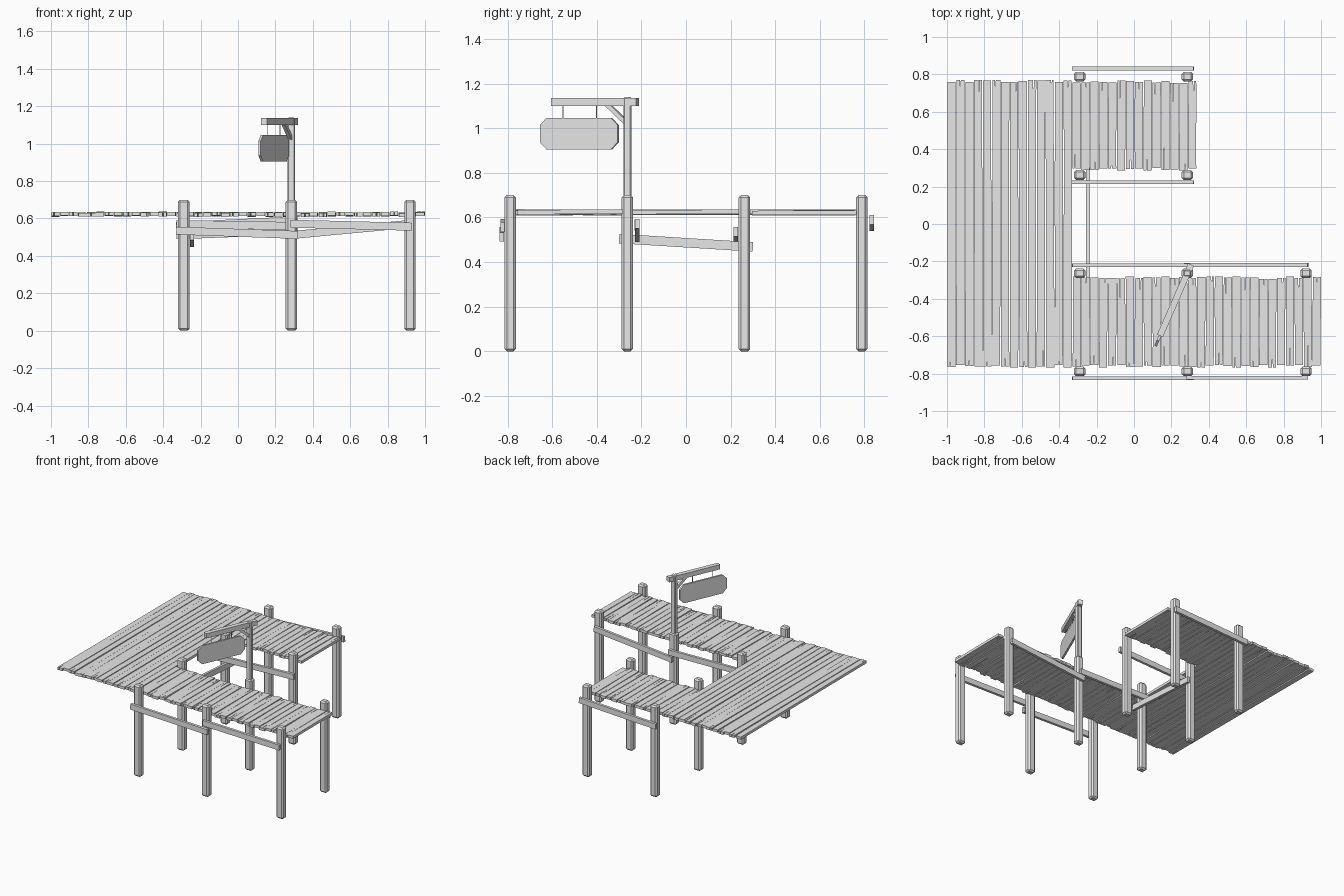
import bpy, bmesh, random
from mathutils import Vector

random.seed(4)
cube = bpy.data.objects.get("Cube")
if cube:
    bpy.data.objects.remove(cube, do_unlink=True)

wood = bpy.data.materials.new("weathered grey wood")
wood.use_nodes = True
GREY = (0.8, 0.8, 0.8, 1)
wood.diffuse_color = GREY
wood.node_tree.nodes["Principled BSDF"].inputs["Base Color"].default_value = GREY


def finish(name, bm, bevel=0):
    """Turn a bmesh into a named object with an optional chamfer."""
    bmesh.ops.recalc_face_normals(bm, faces=bm.faces)
    mesh = bpy.data.meshes.new(name)
    bm.to_mesh(mesh)
    bm.free()
    mesh.materials.append(wood)
    ob = bpy.data.objects.new(name, mesh)
    bpy.context.collection.objects.link(ob)
    if bevel:
        mod = ob.modifiers.new("chamfer", "BEVEL")
        mod.width, mod.segments = bevel, 1
    return ob


def box(name, center, size, bevel=0):
    bm = bmesh.new()
    bmesh.ops.create_cube(bm, size=1)
    bmesh.ops.scale(bm, vec=size, verts=bm.verts)
    ob = finish(name, bm, bevel)
    ob.location = center
    return ob


def beam(name, a, b, width, height, bevel=0):
    """Box running from point a to point b."""
    a, b = Vector(a), Vector(b)
    ob = box(name, (a + b) / 2, ((b - a).length, width, height), bevel)
    ob.rotation_euler = (b - a).to_track_quat('X', 'Z').to_euler()
    return ob


def extrude_outline(bm, points, offset):
    """Add a solid made by pushing a flat outline along an offset."""
    face = bm.faces.new([bm.verts.new(p) for p in points])
    out = bmesh.ops.extrude_face_region(bm, geom=[face], use_keep_orig=True)
    verts = [v for v in out["geom"] if isinstance(v, bmesh.types.BMVert)]
    bmesh.ops.translate(bm, vec=offset, verts=verts)


# Decks: rows of uneven planks, each with a split at one end
def deck(name, x0, x1, y0, y1, count):
    bm = bmesh.new()
    pitch = (x1 - x0) / count
    rnd = random.uniform
    for i in range(count):
        cx = x0 + (i + 0.5) * pitch
        half = pitch / 2 - 0.002
        lo, hi = y0 + rnd(-.007, .007), y1 + rnd(-.007, .007)
        skew = rnd(-.003, .003)
        z, tilt = 0.612 + rnd(-.002, .003), rnd(-.003, .003)
        steps = [0, 0.3, 0.65, 1]
        left = [(cx - half + skew * (t - .5) + rnd(-.001, .001), lo + (hi - lo) * t) for t in steps]
        right = [(cx + half + skew * (t - .5) + rnd(-.001, .001), lo + (hi - lo) * t) for t in steps]
        split = cx + rnd(-.01, .01)
        depth = rnd(.04, .14)
        if i % 2:
            notch = [(split - .002, hi), (split, hi - depth), (split + .002, hi)]
            outline = left + notch + right[::-1]
        else:
            notch = [(split + .002, lo), (split, lo + depth), (split - .002, lo)]
            outline = left + right[::-1] + notch
        mid = (lo + hi) / 2
        points = [(x, y, z + tilt * (y - mid) / (hi - lo) * 2) for x, y in outline]
        extrude_outline(bm, points, (0, 0, 0.02))
    return finish(name, bm)


deck("main_deck", -1.0, -0.33, -0.76, 0.765, 14)
deck("back_walkway", -0.33, 0.335, 0.292, 0.76, 14)
deck("front_walkway", -0.33, 1.0, -0.76, -0.287, 28)

# Posts
for x in (-0.29, 0.285, 0.92):
    for y in (-0.788, -0.263, 0.262, 0.788):
        if x > 0.9 and y > 0:
            continue
        box("post", (x, y, 0.35), (0.06, 0.052, 0.70), 0.011)

# Rails: sloping boards nailed to the sides of the posts
RAILS = [
    ("front_outer_rail_right", -0.33, 0.32, -0.825, 0.535, 0.512),
    ("front_outer_rail_left", 0.28, 0.93, -0.822, 0.572, 0.556),
    ("front_inner_rail_right", -0.33, 0.30, -0.221, 0.57, 0.56),
    ("front_inner_rail_left", 0.27, 0.93, -0.219, 0.51, 0.572),
    ("back_inner_rail", -0.33, 0.32, 0.223, 0.51, 0.535),
    ("back_outer_rail", -0.33, 0.32, 0.832, 0.56, 0.59),
]
for name, xa, xb, y, za, zb in RAILS:
    beam(name, (xa, y, za), (xb, y, zb), 0.02, 0.042)
beam("cross_rail", (-0.246, -0.30, 0.505), (-0.246, 0.30, 0.468), 0.02, 0.042)

# Sign pole with arm and brace
base = Vector((0.285, -0.263, 0))
along = Vector((-0.40, -0.917, 0)).normalized()


def on_arm(dist, z):
    return base + along * dist + Vector((0, 0, z))


box("sign_pole", base + Vector((0, 0, 0.91)), (0.04, 0.036, 0.46), 0.006)
beam("sign_arm", on_arm(-0.05, 1.118), on_arm(0.365, 1.118), 0.034, 0.036)
beam("sign_brace", on_arm(0.0, 1.02), on_arm(0.1, 1.108), 0.02, 0.02)

# Hanging sign board with clipped corners, and its two hangers
bm = bmesh.new()
start, end, low, high, clip = 0.045, 0.425, 0.905, 1.046, 0.032
side = Vector((along.y, -along.x, 0)) * 0.014
corners = [(start + clip, low), (end - clip, low), (end, low + clip), (end, high - clip),
           (end - clip, high), (start + clip, high), (start, high - clip), (start, low + clip)]
extrude_outline(bm, [on_arm(d, z) - side / 2 for d, z in corners], side)
finish("sign_board", bm)
for d in (0.15, 0.315):
    beam("sign_hanger", on_arm(d, 1.04), on_arm(d, 1.105), 0.004, 0.004)
